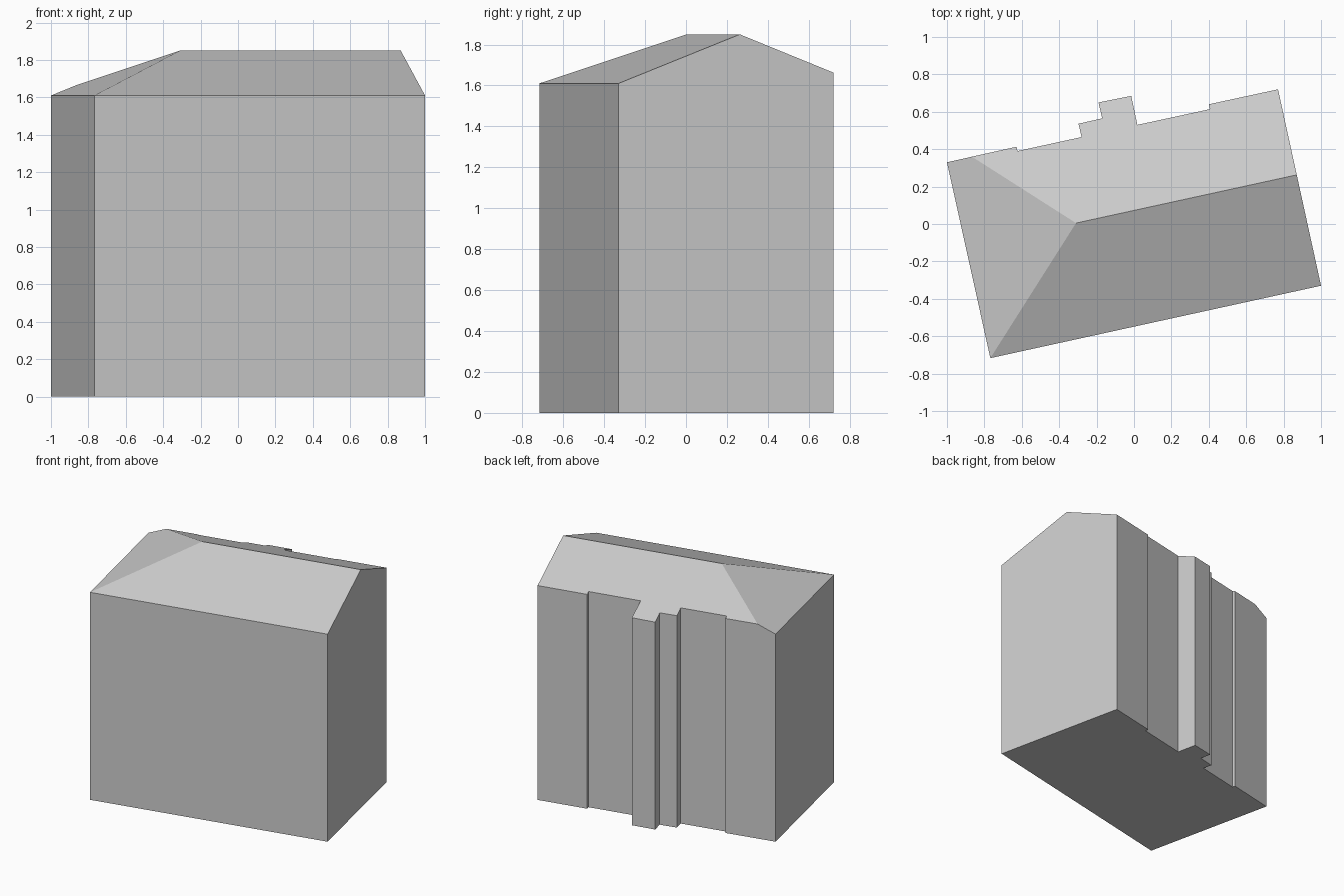
import bpy
import bmesh
from mathutils import Vector

cube = bpy.data.objects.get("Cube")
if cube:
    bpy.data.objects.remove(cube)

# One plain grey for walls and roof
grey = bpy.data.materials.new("plain grey")
grey.use_nodes = True
colour = (0.6, 0.6, 0.6, 1)
grey.diffuse_color = colour
grey.node_tree.nodes["Principled BSDF"].inputs["Base Color"].default_value = colour

# Ground plan, with the stepped rear wall
PLAN = [(-.768, -.717), (1, -.33), (.77, .72), (.40, .64), (.406, .614),
        (.018, .53), (-.015, .685), (-.19, .65), (-.17, .565), (-.297, .536),
        (-.28, .465), (-.623, .39), (-.628, .413), (-1, .33)]
EAVE, RIDGE = 1.61, 1.85

bm = bmesh.new()
base = bm.faces.new([bm.verts.new((x, y, 0)) for x, y in PLAN])
walls = bmesh.ops.extrude_face_region(bm, geom=[base], use_keep_orig=True)
top = [g for g in walls["geom"] if isinstance(g, bmesh.types.BMVert)]
bmesh.ops.translate(bm, verts=top, vec=(0, 0, 3))
bmesh.ops.recalc_face_normals(bm, faces=bm.faces)


def slope(a, b, c):
    """Cut the block along the plane through three points and cap it."""
    normal = (b - a).cross(c - a).normalized()
    if normal.z < 0:
        normal.negate()
    cut = bmesh.ops.bisect_plane(bm, geom=bm.verts[:] + bm.edges[:] + bm.faces[:],
                                 plane_co=a, plane_no=normal, clear_outer=True)
    edges = [g for g in cut["geom_cut"] if isinstance(g, bmesh.types.BMEdge)]
    bmesh.ops.contextual_create(bm, geom=edges)


# Roof: front slope, matching rear slope, hip on the right end
front_a, front_b = (Vector((*p, EAVE)) for p in PLAN[:2])
hip_corner = Vector((*PLAN[-1], EAVE))
ridge_a = Vector((-.31, .005, RIDGE))
ridge_b = Vector((.87, .262, RIDGE))
rear = Vector((*PLAN[2], 1.663))
slope(front_a, front_b, ridge_a)
slope(ridge_a, ridge_b, rear)
slope(hip_corner, front_a, ridge_a)
bmesh.ops.recalc_face_normals(bm, faces=bm.faces)

mesh = bpy.data.meshes.new("building")
bm.to_mesh(mesh)
bm.free()
mesh.materials.append(grey)
building = bpy.data.objects.new("building", mesh)
bpy.context.collection.objects.link(building)
